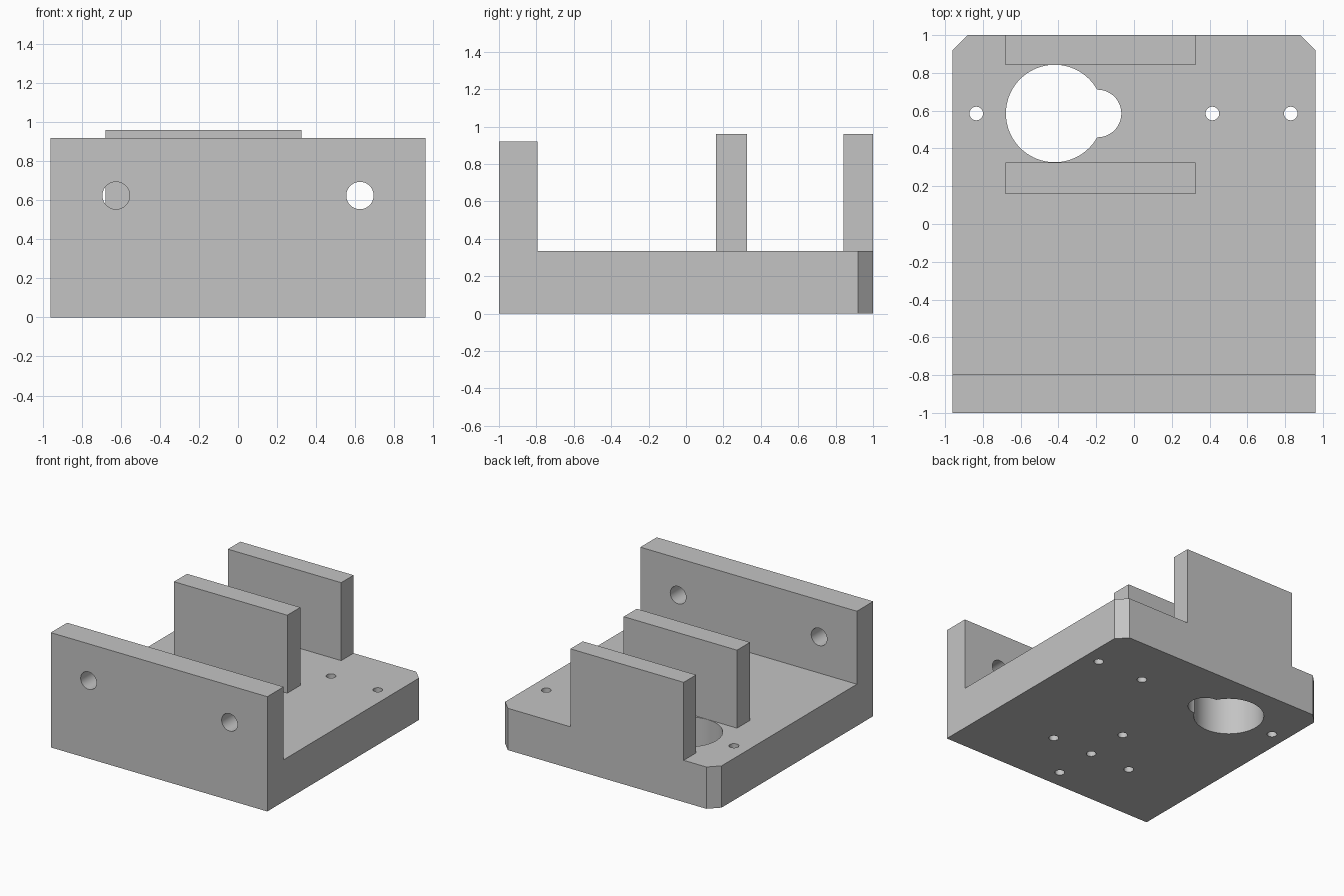
import bpy
import bmesh
from math import radians
from mathutils import Matrix, Vector

cube = bpy.data.objects.get("Cube")
if cube:
    bpy.data.objects.remove(cube, do_unlink=True)

BASE_TOP = 0.335
BACK_ROW = 0.585          # y of the large opening and the mounting holes

grey = bpy.data.materials.new("Machined Grey")
grey.use_nodes = True
colour = (0.55, 0.55, 0.55, 1)
grey.diffuse_color = colour
grey.node_tree.nodes["Principled BSDF"].inputs["Base Color"].default_value = colour


def make_object(name, bm):
    bmesh.ops.recalc_face_normals(bm, faces=bm.faces)
    mesh = bpy.data.meshes.new(name)
    bm.to_mesh(mesh)
    bm.free()
    mesh.materials.append(grey)
    obj = bpy.data.objects.new(name, mesh)
    bpy.context.collection.objects.link(obj)
    return obj


def prism(name, outline, z0, z1):
    """Extrude a plan outline from z0 to z1."""
    bm = bmesh.new()
    face = bm.faces.new([bm.verts.new((x, y, z0)) for x, y in outline])
    new = bmesh.ops.extrude_face_region(bm, geom=[face])["geom"]
    verts = [v for v in new if isinstance(v, bmesh.types.BMVert)]
    bmesh.ops.translate(bm, verts=verts, vec=(0, 0, z1 - z0))
    return make_object(name, bm)


def block(name, x0, x1, y0, y1, z0, z1):
    return prism(name, [(x0, y0), (x1, y0), (x1, y1), (x0, y1)], z0, z1)


def drill(name, centre, radius, length, axis="Z", sides=48):
    """Round cutter centred on a point."""
    bm = bmesh.new()
    turn = Matrix.Rotation(radians(90), 4, "X") if axis == "Y" else Matrix()
    bmesh.ops.create_cone(bm, cap_ends=True, segments=sides, radius1=radius,
                          radius2=radius, depth=length,
                          matrix=Matrix.Translation(Vector(centre)) @ turn)
    obj = make_object(name, bm)
    obj.hide_render = True
    return obj


def combine(target, tool, operation):
    mod = target.modifiers.new(tool.name, "BOOLEAN")
    mod.operation = operation
    mod.solver = "EXACT"
    mod.object = tool
    bpy.context.view_layer.objects.active = target
    bpy.ops.object.modifier_apply(modifier=mod.name)
    bpy.data.objects.remove(tool, do_unlink=True)


# Base plate with two chamfered back corners
W, C = 0.96, 0.08
body = prism("bracket_body", [(-W, -1), (W, -1), (W, 1 - C), (W - C, 1),
                              (C - W, 1), (-W, 1 - C)], 0, BASE_TOP)

# Front wall and the two upright fins, merged into the plate
combine(body, block("front_wall", -W, W, -1, -0.793, 0, 0.92), "UNION")
for name, y0, y1 in (("middle_fin", 0.16, 0.325), ("back_fin", 0.843, 1)):
    combine(body, block(name, -0.68, 0.325, y0, y1, 0.2, 0.96), "UNION")

# Keyhole opening between the fins
combine(body, drill("large_opening", (-0.42, BACK_ROW, 0.15), 0.258, 0.5, sides=96), "DIFFERENCE")
combine(body, drill("side_opening", (-0.193, BACK_ROW, 0.15), 0.126, 0.5), "DIFFERENCE")

# Mounting holes through the plate
for x in (-0.835, 0.415, 0.83):
    combine(body, drill("mounting_hole", (x, BACK_ROW, 0.15), 0.036, 0.6), "DIFFERENCE")

# Holes through the front wall
for x in (-0.625, 0.625):
    combine(body, drill("wall_hole", (x, -0.9, 0.625), 0.07, 0.4, "Y"), "DIFFERENCE")

# Cross of blind holes in the underside
for dx, dy in ((0, 0), (1, 0), (-1, 0), (0, 1), (0, -1)):
    centre = (0.36 * dx, -0.49 + 0.36 * dy, 0)
    combine(body, drill("blind_hole", centre, 0.036, 0.4), "DIFFERENCE")

# Smooth hole walls, sharp edges
bpy.ops.object.select_all(action="DESELECT")
body.select_set(True)
bpy.context.view_layer.objects.active = body
bpy.ops.object.shade_smooth_by_angle(angle=radians(30))
